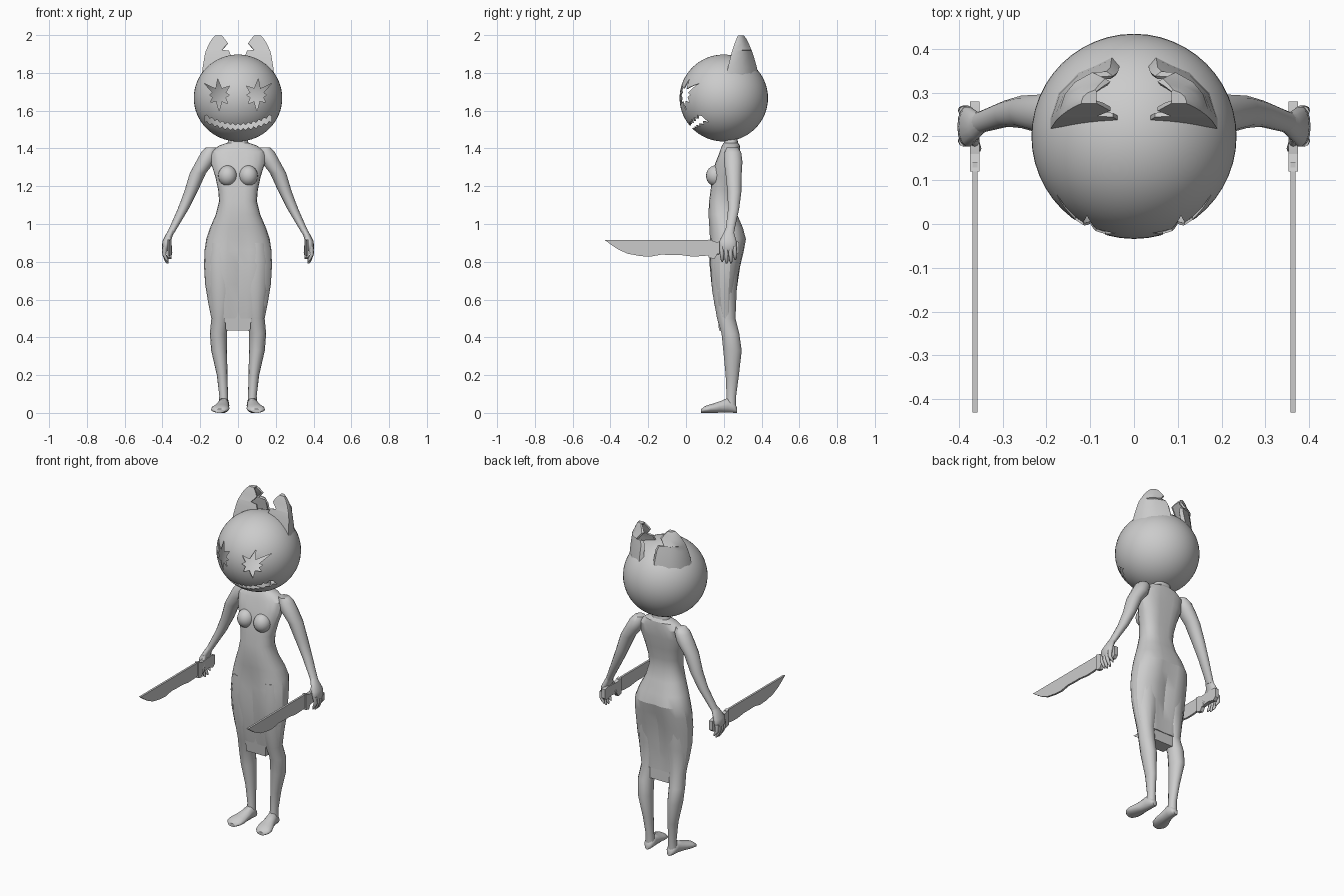
import bpy, bmesh, math
from mathutils import Vector

cube = bpy.data.objects.get("Cube")
if cube:
    bpy.data.objects.remove(cube, do_unlink=True)

grey = bpy.data.materials.new("plain grey")
grey.use_nodes = True
grey.diffuse_color = (0.6, 0.6, 0.6, 1)
grey.node_tree.nodes["Principled BSDF"].inputs["Base Color"].default_value = (0.6, 0.6, 0.6, 1)


def make(name, bm):
    bmesh.ops.recalc_face_normals(bm, faces=bm.faces[:])
    mesh = bpy.data.meshes.new(name)
    bm.to_mesh(mesh)
    bm.free()
    mesh.materials.append(grey)
    ob = bpy.data.objects.new(name, mesh)
    bpy.context.collection.objects.link(ob)
    return ob


def mirror(ob):
    ob.modifiers.new("mirror", 'MIRROR').use_mirror_merge = False
    return ob


def finish(ob, angle=40):
    bpy.ops.object.select_all(action='DESELECT')
    ob.select_set(True)
    bpy.context.view_layer.objects.active = ob
    for mod in ob.modifiers[:]:
        bpy.ops.object.modifier_apply(modifier=mod.name)
    bpy.ops.object.shade_smooth_by_angle(angle=math.radians(angle))
    return ob


def bridge(name, rings, closed=True):
    """Skin a list of point rings; closed rings also get end caps."""
    bm = bmesh.new()
    rows = [[bm.verts.new(p) for p in ring] for ring in rings]
    n = len(rows[0])
    for a, b in zip(rows, rows[1:]):
        for i in range(n if closed else n - 1):
            j = (i + 1) % n
            bm.faces.new((a[i], a[j], b[j], b[i]))
    if closed:
        bm.faces.new(rows[0])
    bm.faces.new(rows[-1])
    return make(name, bm)


def oval(rx, ry, n):
    return [(rx * math.cos(math.tau * i / n), ry * math.sin(math.tau * i / n)) for i in range(n)]


def limb(name, sections, n=14):
    """Upright limb from (z, x, y, rx, ry) sections."""
    return mirror(bridge(name, [[(x + u, y + v, z) for u, v in oval(rx, ry, n)]
                                for z, x, y, rx, ry in sections]))


def prism(name, outline, near, far, axis='y'):
    place = (lambda p, d: (p[0], d, p[1])) if axis == 'y' else (lambda p, d: (d, p[0], p[1]))
    return bridge(name, [[place(p, d) for p in outline] for d in (near, far)])


def ball(name, centre, size, u=20, v=12):
    bm = bmesh.new()
    bmesh.ops.create_uvsphere(bm, u_segments=u, v_segments=v, radius=1)
    for vert in bm.verts:
        vert.co = Vector(a * b for a, b in zip(vert.co, size)) + Vector(centre)
    return make(name, bm)


# Hollow head with star eyes and a zigzag grin cut through
head = ball("head", (0, 0.2, 1.667), (0.234, 0.234, 0.23), 48, 32)
shell = head.modifiers.new("shell", 'SOLIDIFY')
shell.thickness = 0.005

tips = [(0, .05), (38, .10), (85, .085), (140, .075), (180, .055), (225, .065), (270, .085), (320, .06)]
star = []
for (a, r), (b, _) in zip(tips, tips[1:] + [(360, 0)]):
    for ang, rad in ((a, r), ((a + b) / 2, 0.036)):
        t = math.radians(ang)
        star.append((0.1 + rad * math.cos(t), 1.683 + rad * math.sin(t)))
eyes = mirror(prism("eye_cutter", star, -0.1, 0.12))

steps = 26
upper, lower = [], []
for i in range(steps + 1):
    x = -0.178 + 0.356 * i / steps
    mid = 1.514 + 1.5 * x * x
    zig = 0.006 if i % 2 else -0.006
    gap = 0.013 + 0.1 * abs(x) ** 2
    upper.append((x, mid + gap + zig))
    lower.append((x, mid - gap + zig))
mouth = prism("mouth_cutter", upper + lower[::-1], -0.1, 0.16)
for cutter in (eyes, mouth):
    cut = head.modifiers.new("cut", 'BOOLEAN')
    cut.operation, cut.solver, cut.object = 'DIFFERENCE', 'EXACT', cutter
finish(head, 30)
for cutter in (eyes, mouth):
    bpy.data.objects.remove(cutter, do_unlink=True)

# Hollow ears, flat in front, rounded behind, torn on the inner side
ear = []
for z, xi, xo, yf, yb in [(1.78, .03, .192, .214, .385), (1.83, .033, .187, .222, .375),
                          (1.89, .037, .177, .237, .358), (1.918, .048, .17, .244, .348),
                          (1.922, .085, .168, .246, .346), (1.957, .054, .152, .258, .332),
                          (1.98, .07, .137, .267, .32), (1.998, .085, .12, .275, .306)]:
    w, d = xo - xi, yb - yf
    ear.append([(xi, yf, z), (xo, yf, z), (xo, yf + .15 * d, z), (xo - .12 * w, yf + .5 * d, z),
                (xo - .4 * w, yf + .78 * d, z), (xi + .12 * w, yb, z), (xi, yb - .1 * d, z)])
ears = mirror(bridge("ears", ear, closed=False))
rim = ears.modifiers.new("rim", 'SOLIDIFY')
rim.thickness = 0.01
finish(ears, 35)

# Neck, torso and fitted skirt: z, half width, front y, back y, centre groove
body = []
for z, rx, yf, yb, g in [(1.47, .045, .205, .27, 0), (1.43, .055, .2, .275, 0), (1.415, .10, .19, .285, 0),
                         (1.38, .148, .175, .29, .08), (1.32, .142, .15, .285, .1), (1.25, .12, .133, .275, .1),
                         (1.18, .105, .125, .262, .1), (1.12, .10, .117, .26, .08), (1.05, .118, .115, .275, .05),
                         (.98, .148, .12, .305, .05), (.92, .168, .122, .322, .12), (.86, .177, .12, .312, .2),
                         (.78, .18, .12, .293, .25), (.68, .174, .13, .277, .25), (.58, .157, .145, .265, .22),
                         (.5, .141, .162, .262, .15)]:
    ring = []
    for u, v in oval(1, 1, 24):
        x = rx * math.copysign(abs(u) ** .85, u)
        y = (yb - yf) / 2 * math.copysign(abs(v) ** .85, v)
        y *= 1 - g * math.exp(-(x / 0.04) ** 2)
        ring.append((x, (yf + yb) / 2 + y, z))
    body.append(ring)
finish(bridge("torso_and_skirt", body), 22)

# Hanging skirt panel between the legs
finish(bridge("skirt_panel", [[(x, y, z) for x, y in ((-w, f), (w, f), (w, b), (-w, b))]
                              for z, w, f, b in ((.56, .075, .162, .25), (.435, .064, .175, .255))]), 20)

# Chest
finish(mirror(ball("chest", (.055, .158, 1.255), (.05, .052, .055))))

# Legs
finish(limb("legs", [(.9, .085, .21, .075, .08), (.8, .088, .205, .085, .078), (.65, .088, .203, .077, .067),
                     (.5, .094, .213, .047, .05), (.42, .104, .235, .045, .048), (.33, .1, .246, .042, .05),
                     (.2, .084, .245, .028, .036), (.09, .076, .24, .023, .026), (.03, .076, .237, .027, .028)]), 50)

# Feet: sections from heel to toe
finish(mirror(bridge("feet", [[(x + u, y, max(0, h / 2 + v)) for u, v in oval(rx, h / 2, 14)]
                              for y, x, rx, h in ((.27, .075, .014, .03), (.255, .075, .027, .055),
                                                  (.22, .077, .031, .08), (.18, .083, .036, .062),
                                                  (.13, .093, .048, .046), (.1, .097, .046, .036),
                                                  (.08, .097, .026, .02))])), 50)

# Arms
finish(limb("arms", [(1.405, .14, .245, .03, .03), (1.38, .15, .248, .045, .045), (1.33, .172, .25, .05, .05),
                     (1.27, .212, .252, .043, .044), (1.17, .25, .256, .035, .038), (1.08, .29, .252, .029, .03),
                     (.98, .342, .235, .021, .025), (.95, .358, .228, .019, .026)]), 50)

# Hands: palm, fingers and thumb
finish(limb("palms", [(.985, .342, .235, .016, .02), (.95, .36, .226, .019, .03), (.91, .378, .222, .022, .046),
                      (.87, .385, .222, .018, .046), (.855, .385, .222, .01, .035)]), 50)
for i, tip in enumerate((.8, .79, .792, .81)):
    y = .188 + .023 * i
    finish(limb("finger_%d" % (i + 1), [(.88, .388, y, .012, .012), (.84, .391, y + .002, .011, .011),
                                        (tip + .012, .378, y + .004, .009, .009),
                                        (tip, .372, y + .004, .004, .004)], 8), 50)
finish(limb("thumbs", [(.93, .366, .2, .011, .014), (.89, .362, .182, .011, .012),
                       (.85, .357, .172, .009, .009), (.835, .355, .17, .004, .004)], 8), 50)

# Knives: blade, handle and guard
blade = [(.14, .915), (-.43, .915), (-.4, .893), (-.36, .866), (-.31, .843), (-.24, .83), (-.19, .827),
         (-.13, .838), (-.08, .836), (-.03, .836), (.03, .828), (.09, .83), (.14, .838)]
finish(mirror(prism("knife_blades", blade, .357, .369, 'x')), 20)
handle = [(.12, .918), (.12, .822), (.15, .815), (.165, .84), (.22, .845), (.262, .835), (.28, .85),
          (.28, .905), (.25, .912), (.16, .905)]
finish(mirror(prism("knife_handles", handle, .352, .374, 'x')), 20)
